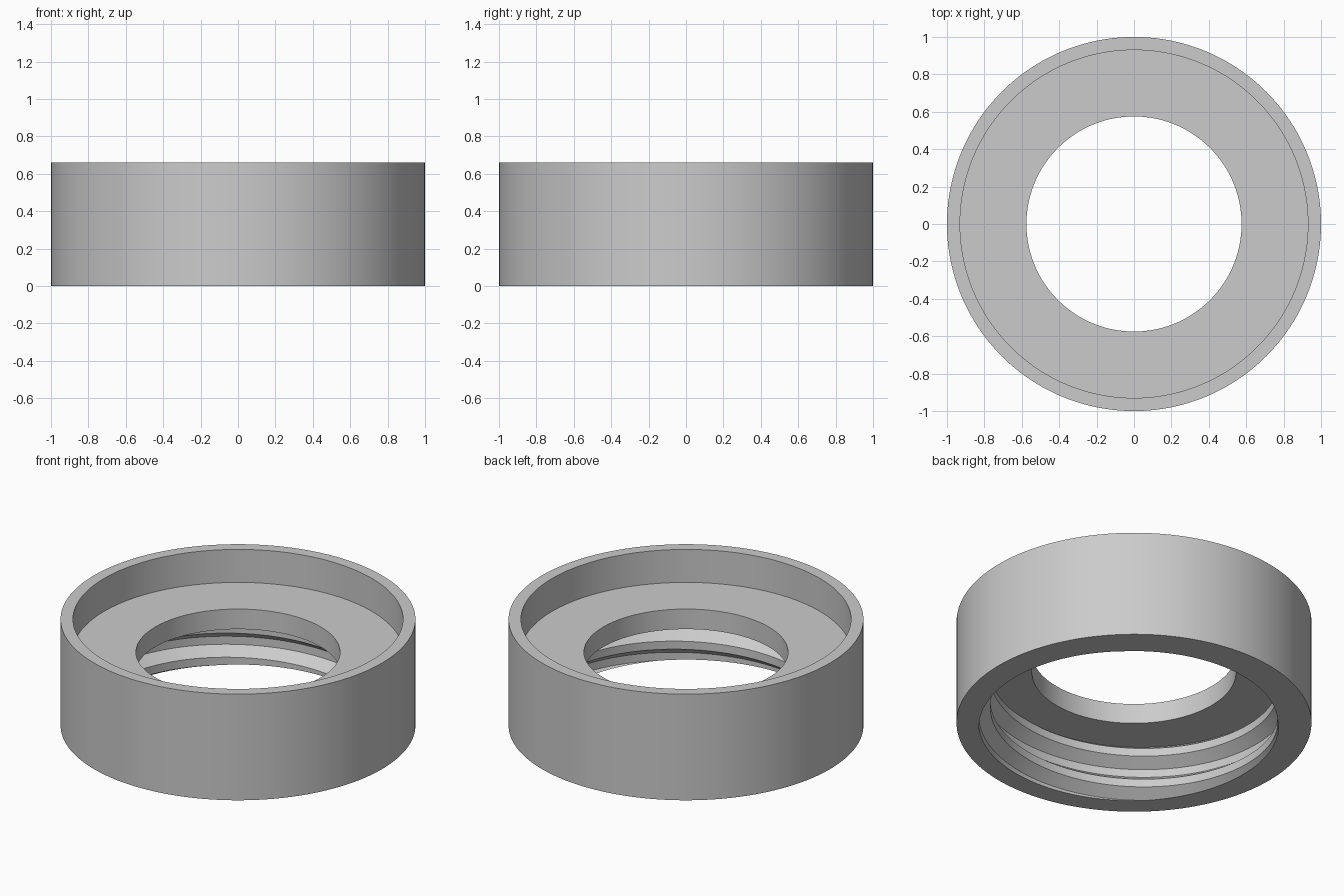
import bpy, bmesh, math

SEGMENTS = 160
OUTER, RECESS, HOLE = 1.0, 0.93, 0.575       # radii
TOP, LEDGE_TOP, LEDGE_BOTTOM = 0.66, 0.455, 0.33
ROOT, CREST, PITCH = 0.876, 0.81, 0.2        # internal thread

if "Cube" in bpy.data.objects:
    bpy.data.objects.remove(bpy.data.objects["Cube"], do_unlink=True)

grey = bpy.data.materials.new("plain grey")
grey.use_nodes = True
colour = (0.6, 0.6, 0.6, 1)
grey.diffuse_color = colour
grey.node_tree.nodes["Principled BSDF"].inputs["Base Color"].default_value = colour


def ring_point(radius, step, z):
    a = math.tau * step / SEGMENTS
    return radius * math.cos(a), radius * math.sin(a), z


def weld(bm):
    bmesh.ops.remove_doubles(bm, verts=bm.verts[:], dist=0.0001)


def sweep(bm, column):
    """Skin neighbouring columns of (radius, z) points around the axis."""
    rows = [[bm.verts.new(ring_point(r, i, z)) for r, z in column(i)]
            for i in range(SEGMENTS + 1)]
    for a, b in zip(rows, rows[1:]):
        for j in range(len(a) - 1):
            bm.faces.new((a[j], b[j], b[j + 1], a[j + 1]))
    weld(bm)


def thread_column(i):
    # Trapezoid thread: each flank, crest and root takes a quarter pitch
    start = -1.625 * PITCH + PITCH * i / SEGMENTS
    radii = (ROOT, CREST, CREST, ROOT)
    return [(radii[j % 4], start + j * PITCH / 4) for j in range(15)]


def flange(bm, z, radius):
    """Extend the open thread edge at height z to a circle."""
    edges = [e for e in bm.edges if e.is_boundary
             and all(abs(v.co.z - z) < 0.0005 for v in e.verts)]
    new = bmesh.ops.extrude_edge_only(bm, edges=edges)["geom"]
    for v in new:
        if isinstance(v, bmesh.types.BMVert):
            s = radius / math.hypot(v.co.x, v.co.y)
            v.co = (v.co.x * s, v.co.y * s, z)


bm = bmesh.new()

# Threaded bore, trimmed flat at both ends
sweep(bm, thread_column)
for z, above in ((0, False), (LEDGE_BOTTOM, True)):
    bmesh.ops.bisect_plane(bm, geom=bm.verts[:] + bm.edges[:] + bm.faces[:],
                           dist=0.00001, plane_co=(0, 0, z), plane_no=(0, 0, 1),
                           clear_outer=above, clear_inner=not above)

# Bottom rim and underside of the inner ledge
flange(bm, 0, OUTER)
flange(bm, LEDGE_BOTTOM, HOLE)

# Outer wall, top rim, recess, ledge and centre hole
shell = [(OUTER, 0), (OUTER, TOP), (RECESS, TOP), (RECESS, LEDGE_TOP),
         (HOLE, LEDGE_TOP), (HOLE, LEDGE_BOTTOM)]
sweep(bm, lambda i: shell)
bmesh.ops.recalc_face_normals(bm, faces=bm.faces[:])

mesh = bpy.data.meshes.new("threaded_collar")
bm.to_mesh(mesh)
bm.free()
mesh.materials.append(grey)
collar = bpy.data.objects.new("threaded_collar", mesh)
bpy.context.collection.objects.link(collar)

bpy.ops.object.select_all(action="DESELECT")
collar.select_set(True)
bpy.context.view_layer.objects.active = collar
bpy.ops.object.shade_smooth_by_angle(angle=math.radians(30))
